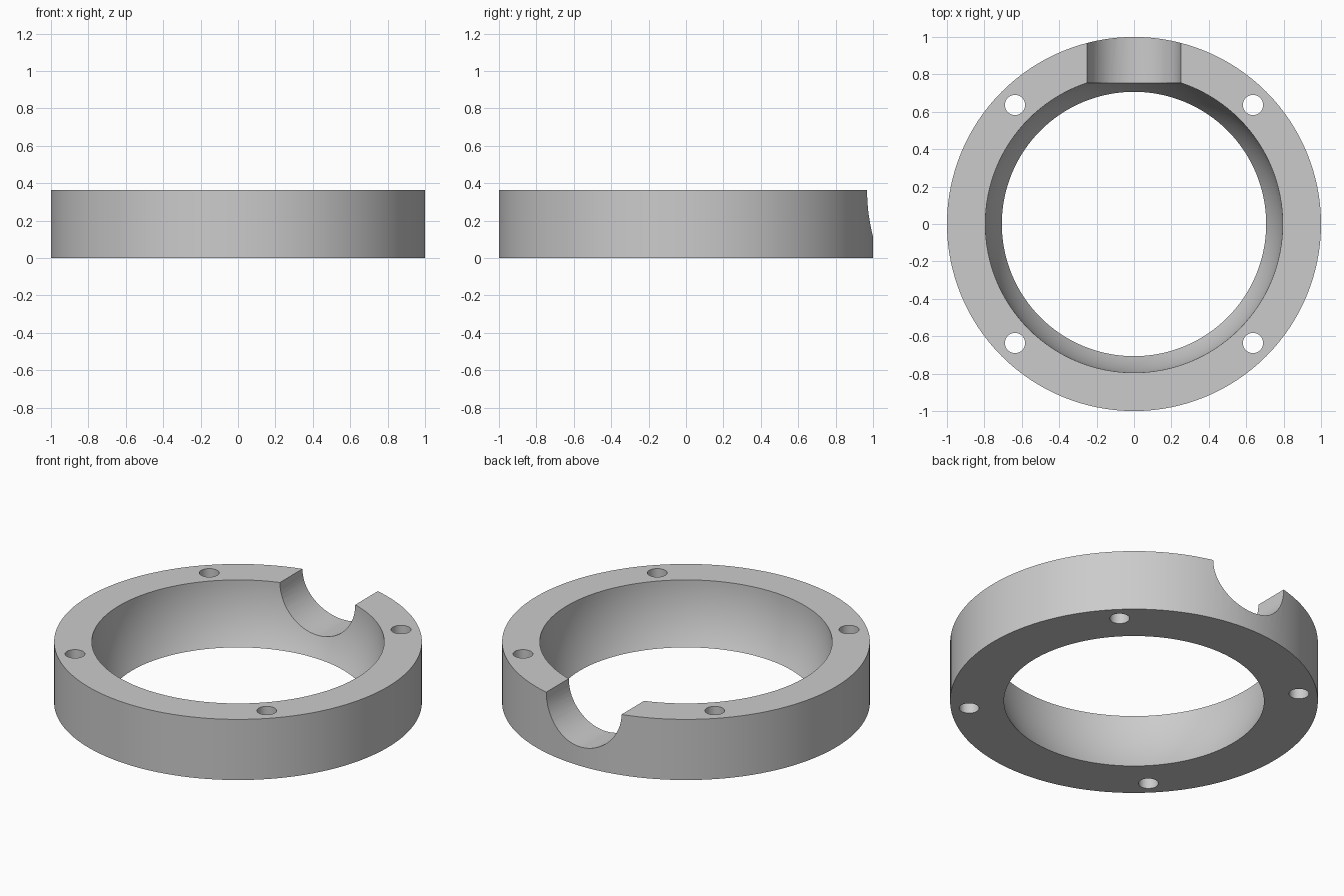
import bpy, bmesh, math
from mathutils import Matrix, Vector

cube = bpy.data.objects.get("Cube")
if cube:
    bpy.data.objects.remove(cube, do_unlink=True)

HEIGHT = 0.364
OUTER = 1.0
BORE = 0.795      # spherical seat, centred on the top plane
NOTCH = 0.25
HOLE = 0.054
BOLT_CIRCLE = 0.9

grey = bpy.data.materials.new("light grey")
grey.use_nodes = True
colour = (0.6, 0.6, 0.6, 1)
grey.diffuse_color = colour
grey.node_tree.nodes["Principled BSDF"].inputs["Base Color"].default_value = colour


def make_object(name, bm):
    mesh = bpy.data.meshes.new(name)
    bm.to_mesh(mesh)
    bm.free()
    mesh.materials.append(grey)
    obj = bpy.data.objects.new(name, mesh)
    bpy.context.collection.objects.link(obj)
    return obj


def cylinder(name, radius, depth, segments, matrix):
    bm = bmesh.new()
    bmesh.ops.create_cone(bm, cap_ends=True, segments=segments, radius1=radius,
                          radius2=radius, depth=depth, matrix=matrix)
    return make_object(name, bm)


# Ring body: lathe a section whose inner wall is a spherical arc
steps = 16
low = math.asin(HEIGHT / BORE)
arc = [(BORE * math.cos(low * i / steps), HEIGHT - BORE * math.sin(low * i / steps))
       for i in range(steps + 1)]
section = [(OUTER, 0), (OUTER, HEIGHT)] + arc

bm = bmesh.new()
verts = [bm.verts.new((r, 0, z)) for r, z in section]
edges = [bm.edges.new((v, verts[i - 1])) for i, v in enumerate(verts)]
bmesh.ops.spin(bm, geom=verts + edges, cent=(0, 0, 0), axis=(0, 0, 1),
               angle=math.tau, steps=128)
bmesh.ops.remove_doubles(bm, verts=bm.verts, dist=0.0001)
bmesh.ops.recalc_face_normals(bm, faces=bm.faces)
ring = make_object("ring_body", bm)

# Cutters: round notch through the back wall, and four bolt holes
notch_place = Matrix.Translation((0, 0.9, HEIGHT)) @ Matrix.Rotation(math.pi / 2, 4, 'X')
cutters = [cylinder("notch_cutter", NOTCH, 0.8, 64, notch_place)]
for i in range(4):
    spot = Matrix.Rotation(math.pi / 4 + i * math.pi / 2, 3, 'Z') @ Vector((BOLT_CIRCLE, 0, HEIGHT / 2))
    cutters.append(cylinder("bolt_hole_cutter", HOLE, 1, 32, Matrix.Translation(spot)))

bpy.ops.object.select_all(action='DESELECT')
bpy.context.view_layer.objects.active = ring
ring.select_set(True)
for cutter in cutters:
    cutter.hide_render = True
    mod = ring.modifiers.new(cutter.name, 'BOOLEAN')
    mod.operation = 'DIFFERENCE'
    mod.solver = 'EXACT'
    mod.object = cutter
    bpy.ops.object.modifier_apply(modifier=mod.name)
    bpy.data.objects.remove(cutter, do_unlink=True)

# Smooth curved walls, keep crisp rims
bpy.ops.object.shade_smooth_by_angle(angle=math.radians(30))
